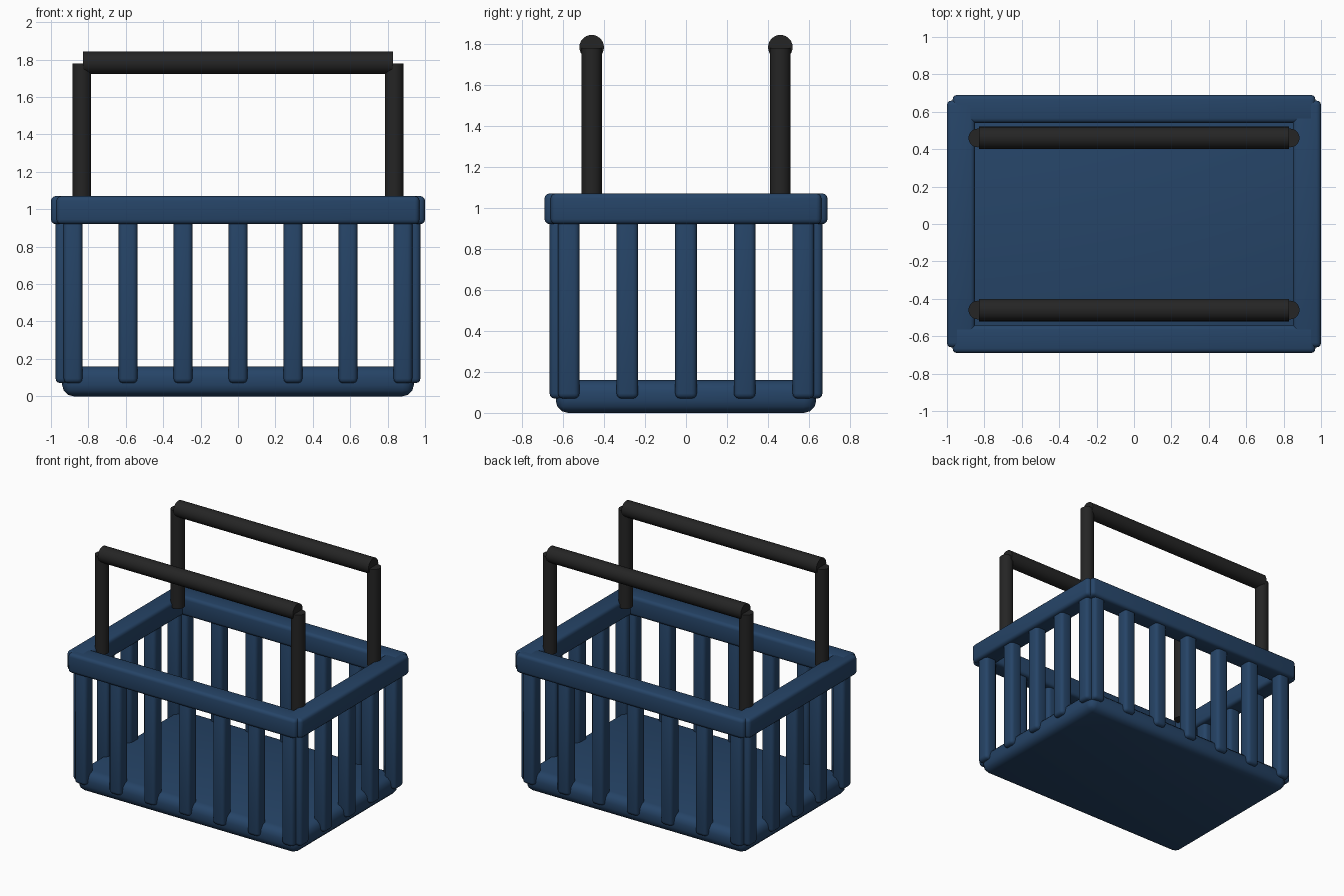
import bpy, math

if "Cube" in bpy.data.objects:
    bpy.data.objects.remove(bpy.data.objects["Cube"])


def material(name, rgb):
    m = bpy.data.materials.new(name)
    m.diffuse_color = (*rgb, 1)
    m.use_nodes = True
    m.node_tree.nodes["Principled BSDF"].inputs["Base Color"].default_value = m.diffuse_color
    return m


blue = material("navy_plastic", (0.019, 0.058, 0.136))
black = material("black_grip", (0.018, 0.018, 0.018))


def finish(name, mat):
    ob = bpy.context.object
    ob.name = name
    ob.data.materials.append(mat)
    bpy.ops.object.shade_smooth_by_angle(angle=math.radians(35))
    return ob


def box(name, center, size, bevel):
    """Box with rounded edges."""
    bpy.ops.mesh.primitive_cube_add(size=1, location=center)
    ob = bpy.context.object
    ob.scale = size
    bpy.ops.object.transform_apply(location=False, rotation=False, scale=True)
    mod = ob.modifiers.new("rounded", 'BEVEL')
    mod.width = bevel
    mod.segments = 3
    bpy.ops.object.modifier_apply(modifier=mod.name)
    return finish(name, blue)


def rod(name, center, radius, length, rotation=(0, 0, 0)):
    bpy.ops.mesh.primitive_cylinder_add(vertices=24, radius=radius, depth=length,
                                        location=center, rotation=rotation)
    return finish(name, black)


# Floor tray
box("floor_tray", (0, 0, 0.08), (1.88, 1.27, 0.16), 0.06)

RIB_Z, RIB_H = 0.52, 0.90
for s, side in ((-1, "a"), (1, "b")):
    # Rim rails
    box(f"long_rim_{side}", (0, s * 0.615, 0.995), (1.94, 0.15, 0.15), 0.025)
    box(f"short_rim_{side}", (s * 0.925, 0, 0.995), (0.15, 1.32, 0.15), 0.025)

    # Upright slats on the long and short sides
    for i in range(7):
        box(f"long_slat_{side}_{i}", ((i - 3) * 0.294, s * 0.615, RIB_Z),
            (0.10, 0.10, RIB_H), 0.025)
    for i in range(5):
        box(f"short_slat_{side}_{i}", (s * 0.925, (i - 2) * 0.286, RIB_Z),
            (0.10, 0.105, RIB_H), 0.025)

    # Carrying handle: two posts and a grip bar
    for t, end in ((-1, "left"), (1, "right")):
        rod(f"handle_post_{side}_{end}", (t * 0.835, s * 0.46, 1.405), 0.05, 0.75)
    rod(f"handle_grip_{side}", (0, s * 0.46, 1.783), 0.06, 1.66,
        (0, math.pi / 2, 0))
